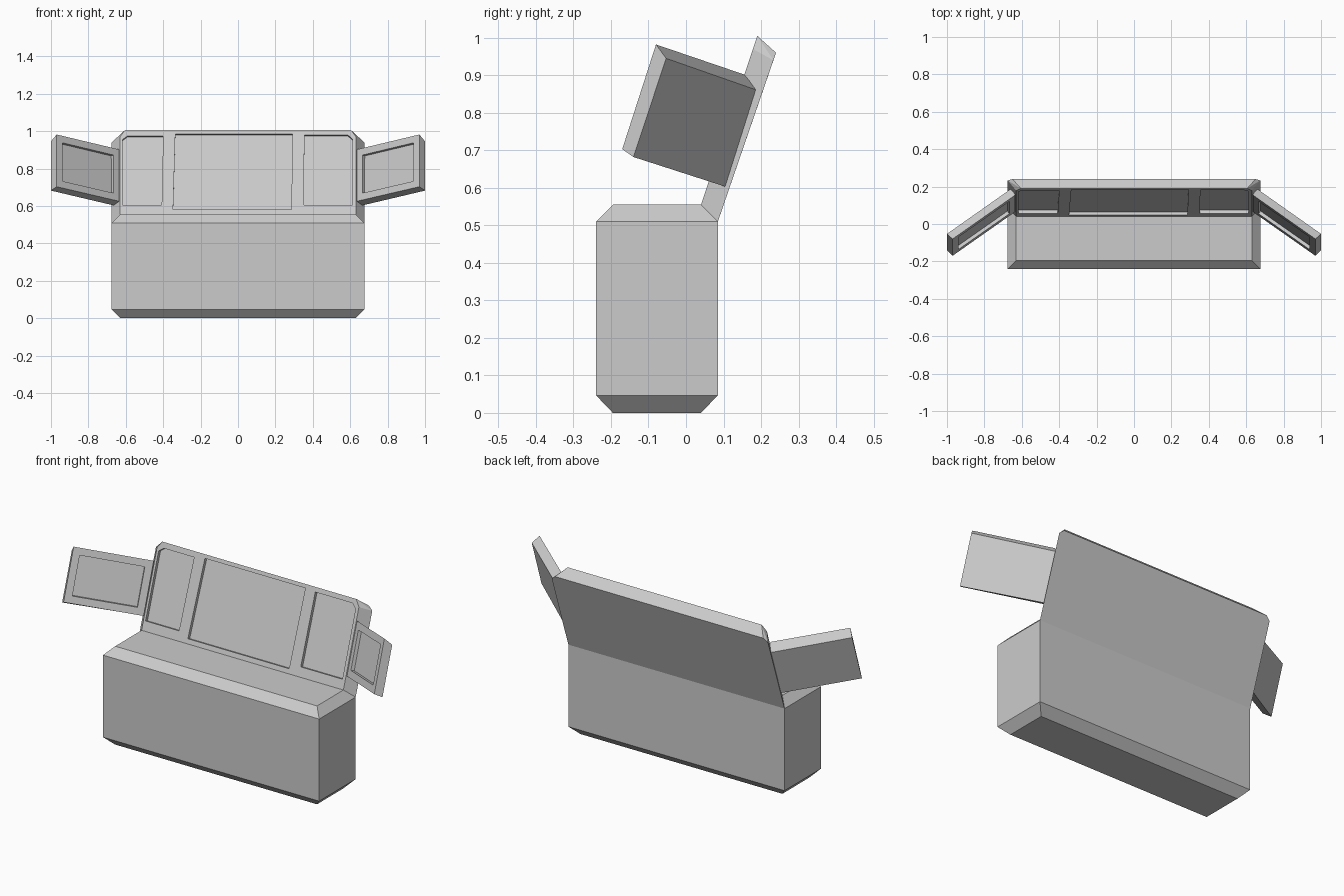
import bpy, bmesh
from mathutils import Vector

if "Cube" in bpy.data.objects:
    bpy.data.objects.remove(bpy.data.objects["Cube"])


def make_object(name, bm):
    bmesh.ops.recalc_face_normals(bm, faces=bm.faces[:])
    mesh = bpy.data.meshes.new(name)
    bm.to_mesh(mesh)
    bm.free()
    obj = bpy.data.objects.new(name, mesh)
    bpy.context.collection.objects.link(obj)
    return obj


def add_hull(bm, points):
    verts = [bm.verts.new(p) for p in points]
    bmesh.ops.convex_hull(bm, input=verts)


def both_sides(points):
    return [(s * x, y, z) for s in (-1, 1) for x, y, z in points]


# Console body: chamfered base and leaning back panel joined along the rear chamfer
bm = bmesh.new()
big = [(0.675, y, z) for y in (-0.24, 0.085) for z in (0.047, 0.51)]
small = [(0.63, y, z) for y in (-0.195, 0.04) for z in (0.0, 0.555)]
add_hull(bm, both_sides(big + small))
add_hull(bm, both_sides([
    (0.63, 0.04, 0.555), (0.63, 0.04 + 0.415 / 3, 0.97), (0.605, 0.19, 1.005),
    (0.675, 0.085, 0.51), (0.675, 0.233, 0.94), (0.65, 0.24, 0.96)]))
seam = [f for f in bm.faces if all(abs(v.co.y + v.co.z - 0.595) < 1e-4 for v in f.verts)]
bmesh.ops.delete(bm, geom=seam, context='FACES_ONLY')
bmesh.ops.remove_doubles(bm, verts=bm.verts[:], dist=1e-4)
bmesh.ops.dissolve_limit(bm, angle_limit=0.02, verts=bm.verts[:], edges=bm.edges[:])
body = make_object("console_body", bm)

# Recessed screens, outlined in front view and cut into the leaning face
screens = [
    [(-0.617, 0.605), (-0.408, 0.605), (-0.40, 0.975), (-0.59, 0.975), (-0.617, 0.955)],
    [(-0.347, 0.58), (0.285, 0.58), (0.292, 0.985), (-0.335, 0.985)],
    [(0.352, 0.605), (0.612, 0.605), (0.612, 0.957), (0.587, 0.98), (0.355, 0.98)],
]
normal = Vector((0, -3, 1)).normalized()
bm = bmesh.new()
for outline in screens:
    pts = [Vector((x, 0.04 + (z - 0.555) / 3, z)) for x, z in outline]
    add_hull(bm, [p + normal * d for p in pts for d in (-0.018, 0.03)])
cutter = make_object("screen_cutter", bm)
cutter.hide_render = True
mod = body.modifiers.new("screens", 'BOOLEAN')
mod.operation = 'DIFFERENCE'
mod.solver = 'EXACT'
mod.object = cutter
bpy.context.view_layer.objects.active = body
bpy.ops.object.modifier_apply(modifier=mod.name)
bpy.data.objects.remove(cutter)

# Angled side screens with recessed faces
front = [(0.635, 0.155, 0.902), (0.97, -0.08, 0.982), (0.97, -0.17, 0.703), (0.635, 0.065, 0.625)]
back = [(0.655, 0.19, 0.86), (1.0, -0.053, 0.945), (1.0, -0.14, 0.682), (0.665, 0.105, 0.603)]
for side, s in (("left", -1), ("right", 1)):
    bm = bmesh.new()
    a, b = ([bm.verts.new((s * x, y, z)) for x, y, z in ring] for ring in (front, back))
    face = bm.faces.new(a)
    bm.faces.new(b[::-1])
    for i in range(4):
        j = (i + 1) % 4
        bm.faces.new((a[i], b[i], b[j], a[j]))
    bmesh.ops.recalc_face_normals(bm, faces=bm.faces[:])
    bmesh.ops.inset_individual(bm, faces=[face], thickness=0.055)
    bmesh.ops.inset_individual(bm, faces=[face], thickness=0.001, depth=-0.018)
    make_object(side + "_side_screen", bm)
